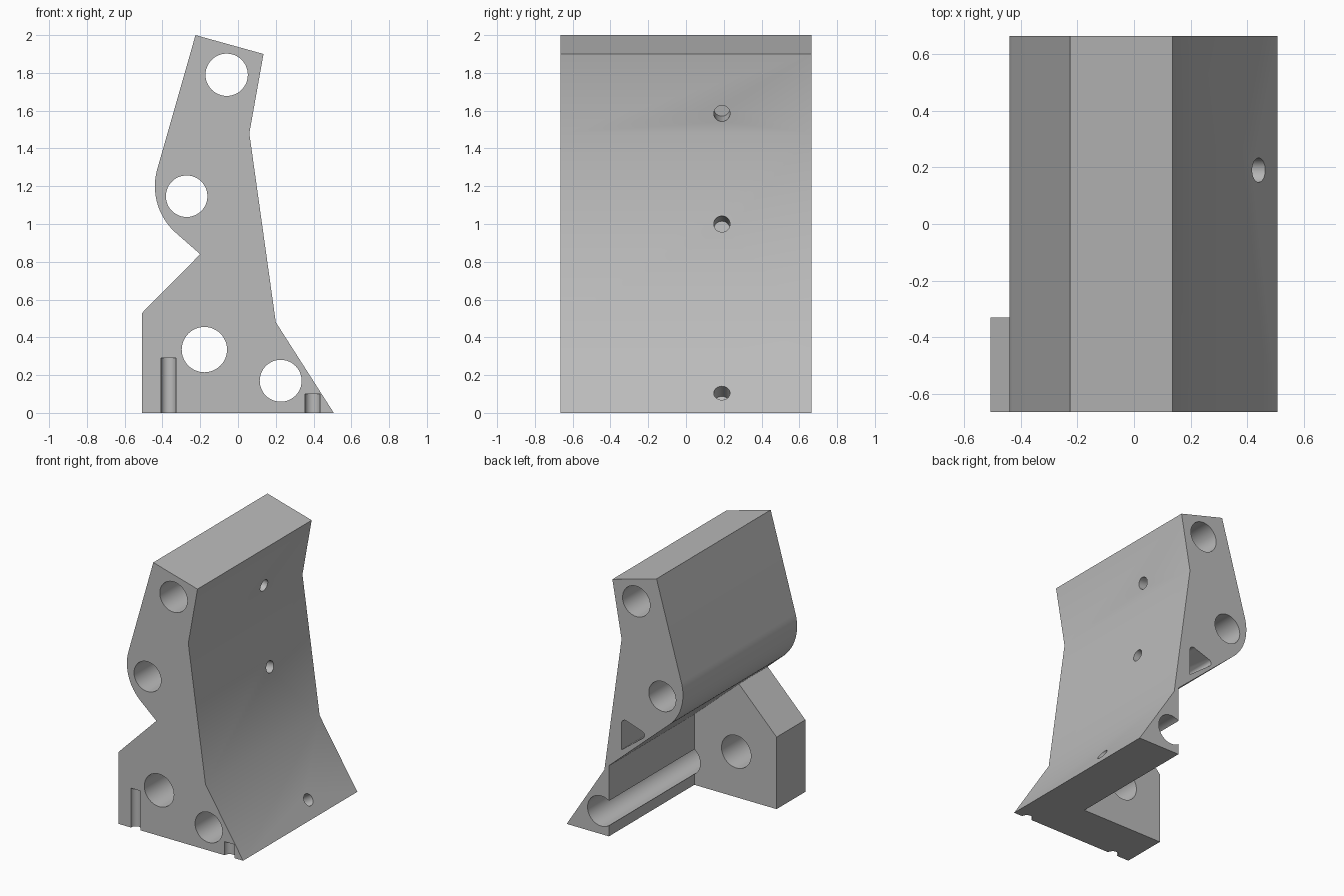
import bpy, bmesh, math
from mathutils import Vector, Matrix

cube = bpy.data.objects.get("Cube")
if cube:
    bpy.data.objects.remove(cube, do_unlink=True)

grey = bpy.data.materials.new("plain grey")
grey.use_nodes = True
colour = (0.5, 0.5, 0.5, 1)
grey.diffuse_color = colour
grey.node_tree.nodes["Principled BSDF"].inputs["Base Color"].default_value = colour

FRONT, BACK, STEP = -0.664, 0.664, -0.33


def finish(bm, name):
    bmesh.ops.recalc_face_normals(bm, faces=bm.faces)
    mesh = bpy.data.meshes.new(name)
    bm.to_mesh(mesh)
    bm.free()
    mesh.materials.append(grey)
    obj = bpy.data.objects.new(name, mesh)
    bpy.context.collection.objects.link(obj)
    return obj


def prism(name, outline, y0, y1):
    """Extrude an x-z outline along y."""
    bm = bmesh.new()
    face = bm.faces.new([bm.verts.new((x, y0, z)) for x, z in outline])
    new = bmesh.ops.extrude_face_region(bm, geom=[face])["geom"]
    verts = [v for v in new if isinstance(v, bmesh.types.BMVert)]
    bmesh.ops.translate(bm, verts=verts, vec=(0, y1 - y0, 0))
    return finish(bm, name)


def rod(name, start, end, radius, sides=48):
    """Cylinder between two points."""
    a, b = Vector(start), Vector(end)
    turn = (b - a).to_track_quat("Z", "Y").to_matrix().to_4x4()
    bm = bmesh.new()
    bmesh.ops.create_cone(bm, cap_ends=True, segments=sides, radius1=radius,
                          radius2=radius, depth=(b - a).length,
                          matrix=Matrix.Translation((a + b) / 2) @ turn)
    return finish(bm, name)


def arc(cx, cz, r, a0, a1, n):
    steps = [math.radians(a0 + (a1 - a0) * i / n) for i in range(n + 1)]
    return [(cx + r * math.cos(a), cz + r * math.sin(a)) for a in steps]


# Main bracket body with the rounded bulge
outline = [(-0.507, 0), (0.507, 0), (0.2, 0.48), (0.06, 1.48), (0.135, 1.9), (-0.225, 2.0)]
outline += arc(-0.11, 1.2, 0.33, 164.5, 228.5, 20)
outline += [(-0.2, 0.84), (-0.507, 0.53)]
body = prism("bracket_body", outline, FRONT, BACK)

# Recess behind the front foot block
cutters = [prism("recess_cutter", [(0.163, -0.1), (0.163, 0.52), (-0.2, 0.84),
                                   (-0.8, 0.84), (-0.8, -0.1)], STEP, 1)]

# Long bores
for x, z, r in [(-0.06, 1.79, 0.112), (-0.272, 1.147, 0.11),
                (-0.178, 0.335, 0.12), (0.226, 0.17, 0.111)]:
    cutters.append(rod("bore_cutter", (x, -1, z), (x, 1, z), r))

# Rounded triangular pocket in the back
pocket = [(0.06, 0.665), (0.06, 0.86)] + arc(0.03, 0.86, 0.03, 0, 120, 6)
pocket += arc(-0.1, 0.82, 0.027, 120, 230, 6)
cutters.append(prism("pocket_cutter", pocket, STEP, 1))

# Small blind holes square to the sloping faces
for x, z, nx, nz, depth in [(0.079, 1.585, 0.984, -0.176, 0.16),
                            (0.127, 1.0, 0.99, 0.139, 0.2),
                            (0.44, 0.105, 0.842, 0.539, 0.1)]:
    mouth, normal = Vector((x, 0.19, z)), Vector((nx, 0, nz))
    cutters.append(rod("pin_hole_cutter", mouth + normal * 0.1,
                       mouth - normal * depth, 0.043, 32))

# Half-round slots at the bottom of the front face
for x, top in [(-0.368, 0.29), (0.395, 0.1)]:
    cutters.append(rod("slot_cutter", (x, FRONT, -0.1), (x, FRONT, top), 0.04, 32))

for cutter in cutters:
    mod = body.modifiers.new("cut", "BOOLEAN")
    mod.operation, mod.solver, mod.object = "DIFFERENCE", "EXACT", cutter

# Apply the cuts and remove the cutters
bpy.context.view_layer.update()
cut_mesh = bpy.data.meshes.new_from_object(
    body.evaluated_get(bpy.context.evaluated_depsgraph_get()))
body.modifiers.clear()
body.data = cut_mesh
for cutter in cutters:
    bpy.data.objects.remove(cutter, do_unlink=True)

bpy.ops.object.select_all(action="DESELECT")
body.select_set(True)
bpy.context.view_layer.objects.active = body
bpy.ops.object.shade_smooth_by_angle(angle=math.radians(25))
